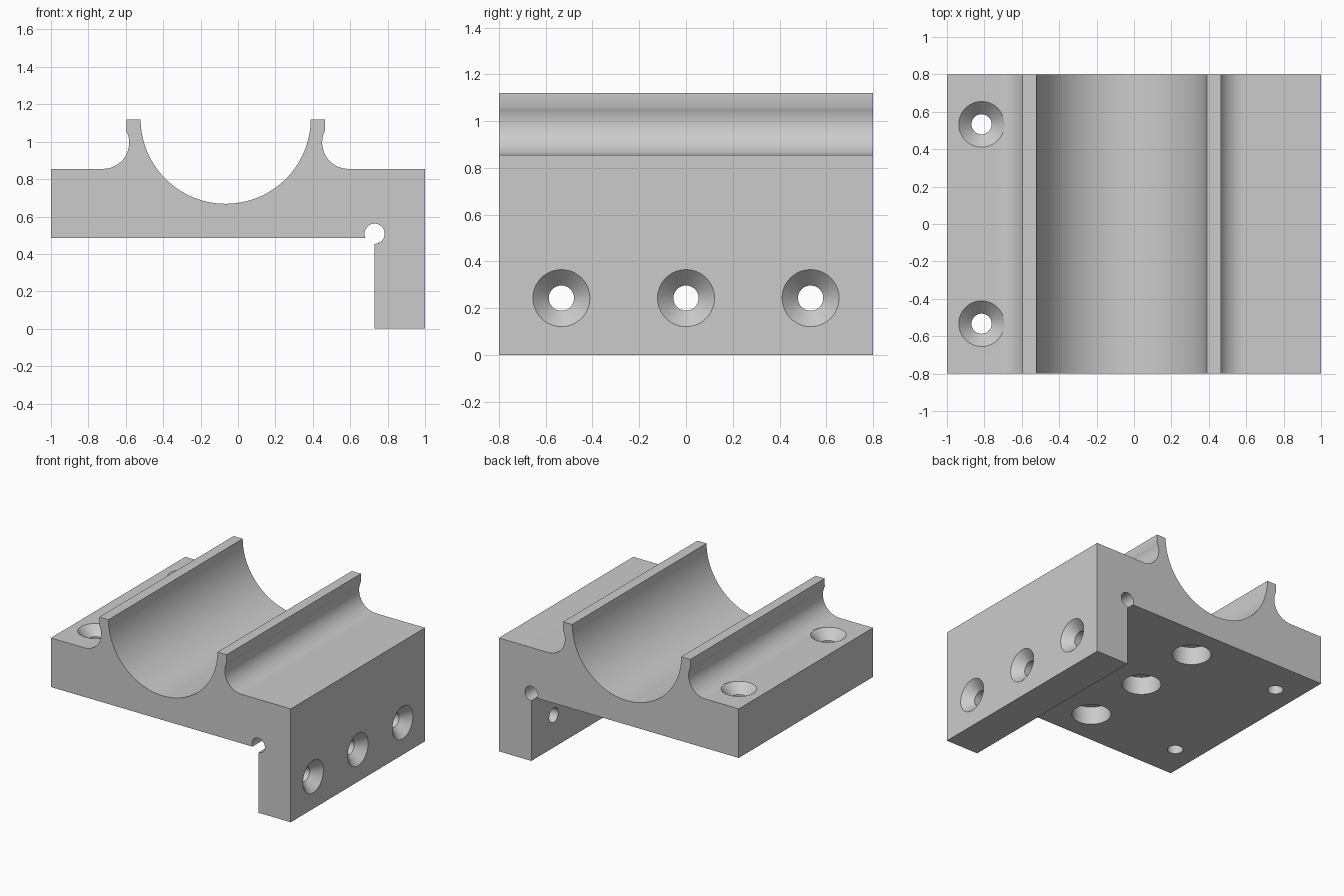
import bpy, bmesh
from math import radians, cos, sin, pi
from mathutils import Matrix, Vector

cube = bpy.data.objects.get("Cube")
if cube:
    bpy.data.objects.remove(cube, do_unlink=True)

grey = bpy.data.materials.new("machined grey")
grey.use_nodes = True
colour = (0.6, 0.6, 0.6, 1)
grey.diffuse_color = colour
grey.node_tree.nodes["Principled BSDF"].inputs["Base Color"].default_value = colour

HALF_LEN = 0.8
AXIS = -0.066            # x of the trough centre line
TOP, DECK, BASE = 1.12, 0.855, 0.485
LEG = 0.73               # inner face of the leg
HOLE_Y = 0.533
BORE, SINK = 0.054, 0.122


def arc(cx, cz, r, start, end, n):
    steps = [radians(start + (end - start) * i / n) for i in range(n + 1)]
    return [(cx + r * cos(a), cz + r * sin(a)) for a in steps]


def finish(bm, name):
    bmesh.ops.recalc_face_normals(bm, faces=bm.faces)
    mesh = bpy.data.meshes.new(name)
    bm.to_mesh(mesh)
    bm.free()
    mesh.materials.append(grey)
    obj = bpy.data.objects.new(name, mesh)
    bpy.context.collection.objects.link(obj)
    return obj


def extrude_profile(name, points):
    bm = bmesh.new()
    face = bm.faces.new([bm.verts.new((x, -HALF_LEN, z)) for x, z in points])
    new = bmesh.ops.extrude_face_region(bm, geom=[face])["geom"]
    verts = [v for v in new if isinstance(v, bmesh.types.BMVert)]
    bmesh.ops.translate(bm, verts=verts, vec=(0, 2 * HALF_LEN, 0))
    return finish(bm, name)


def cutter(name, rings, matrix, n=48):
    """Turned solid along local z, given as (radius, height) rings."""
    bm = bmesh.new()
    loops = [[bm.verts.new((r * cos(2 * pi * i / n), r * sin(2 * pi * i / n), h))
              for i in range(n)] for r, h in rings]
    for a, b in zip(loops, loops[1:]):
        for i in range(n):
            j = (i + 1) % n
            bm.faces.new((a[i], a[j], b[j], b[i]))
    bm.faces.new(loops[0])
    bm.faces.new(loops[-1])
    bm.transform(matrix)
    return finish(bm, name)


# Body profile: one lip with its undercut fillet, mirrored about the trough
lip = [(AXIS + 0.531, TOP)] + arc(AXIS + 0.656, 0.995, 0.14, 153, 270, 24)
mirrored_lip = [(2 * AXIS - x, z) for x, z in reversed(lip)]
trough = arc(AXIS, TOP + 0.003, 0.455, 180.4, 359.6, 64)
relief = arc(LEG, 0.508, 0.054, -90, 205, 32)
profile = ([(-1, BASE), (-1, DECK)] + mirrored_lip + trough + lip
           + [(1, DECK), (1, 0), (LEG, 0)] + relief)
body = extrude_profile("saddle_bracket", profile)

# Holes: countersunk in deck and leg, blind pockets below the trough
sink_rings = [(BORE, -0.5), (BORE, BORE - SINK), (SINK, 0), (SINK, 0.1)]
cutters = []
for y in (-HOLE_Y, HOLE_Y):
    place = Matrix.Translation((-0.815, y, DECK))
    cutters.append(cutter("deck_hole_cutter", sink_rings, place))
for y in (-HOLE_Y, 0, HOLE_Y):
    place = Matrix.Translation((1, y, 0.243)) @ Matrix.Rotation(pi / 2, 4, "Y")
    cutters.append(cutter("leg_hole_cutter", sink_rings, place))
    place = Matrix.Translation((AXIS, y, BASE))
    cutters.append(cutter("pocket_cutter", [(0.134, -0.1), (0.134, 0.135)], place))

bpy.context.view_layer.objects.active = body
body.select_set(True)
for tool in cutters:
    tool.hide_render = True
    mod = body.modifiers.new("hole", "BOOLEAN")
    mod.operation = "DIFFERENCE"
    mod.solver = "EXACT"
    mod.object = tool
    bpy.ops.object.modifier_apply(modifier=mod.name)
    bpy.data.objects.remove(tool, do_unlink=True)

bpy.ops.object.shade_smooth_by_angle(angle=radians(25))
